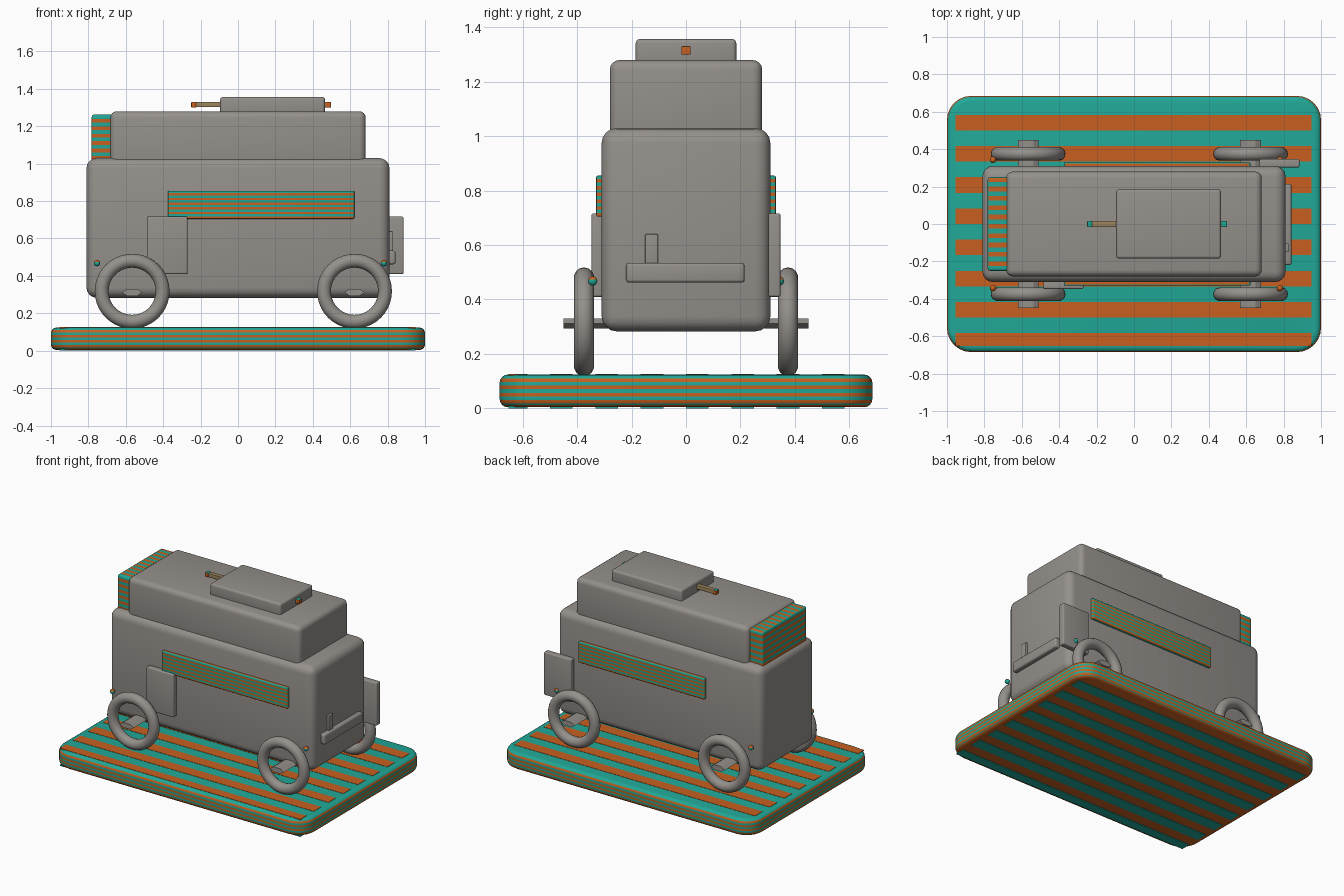
import bpy, bmesh, math
from mathutils import Vector

if "Cube" in bpy.data.objects:
    bpy.data.objects.remove(bpy.data.objects["Cube"])


def material(name, rgb):
    m = bpy.data.materials.new(name)
    m.use_nodes = True
    m.diffuse_color = (*rgb, 1)
    m.node_tree.nodes["Principled BSDF"].inputs["Base Color"].default_value = (*rgb, 1)
    return m


GREY = material("warm_grey", (0.30, 0.28, 0.26))
TEAL = material("teal", (0.015, 0.39, 0.31))
ORANGE = material("orange", (0.58, 0.117, 0.014))
TAN = material("tan", (0.33, 0.23, 0.11))


def finish(name, bm, mats, smooth=True):
    mesh = bpy.data.meshes.new(name)
    bm.to_mesh(mesh)
    bm.free()
    for m in mats:
        mesh.materials.append(m)
    ob = bpy.data.objects.new(name, mesh)
    bpy.context.collection.objects.link(ob)
    if smooth:
        bpy.ops.object.select_all(action='DESELECT')
        ob.select_set(True)
        bpy.context.view_layer.objects.active = ob
        bpy.ops.object.shade_smooth_by_angle(angle=math.radians(35))
    return ob


def cuboid(lo, hi, bevel=0.0, corner=0.0):
    """Box between two corners; corner rounds upright edges, bevel the rest."""
    bm = bmesh.new()
    bmesh.ops.create_cube(bm, size=1)
    lo, hi = Vector(lo), Vector(hi)
    for v in bm.verts:
        v.co = (lo + hi) / 2 + v.co * (hi - lo)
    if corner:
        upright = [e for e in bm.edges if abs(e.verts[0].co.z - e.verts[1].co.z) > 1e-4]
        bmesh.ops.bevel(bm, geom=upright, offset=corner, segments=6,
                        profile=0.5, affect='EDGES')
        edges = [e for e in bm.edges if abs(e.verts[0].co.z - e.verts[1].co.z) < 1e-4]
    else:
        edges = bm.edges[:]
    if bevel:
        bmesh.ops.bevel(bm, geom=edges, offset=bevel, segments=4,
                        profile=0.5, affect='EDGES')
    return bm


def slice_bands(bm, axis, start, step, count):
    normal = Vector((0, 0, 0))
    normal[axis] = 1
    for i in range(1, count):
        bmesh.ops.bisect_plane(bm, geom=bm.verts[:] + bm.edges[:] + bm.faces[:],
                               plane_co=normal * (start + i * step), plane_no=normal)


def band(value, start, step):
    return int((value - start) // step) % 2


def box(name, lo, hi, bevel=0.01, mat=GREY, corner=0.0):
    return finish(name, cuboid(lo, hi, bevel, corner), [mat])


# Striped base: banded rim, plain top and bottom with inlaid stripes
bm = cuboid((-1, -0.685, 0.004), (1, 0.685, 0.124), 0.03, 0.13)
STEP = 0.0133
slice_bands(bm, 2, 0.004, STEP, 9)
bm.normal_update()
for f in bm.faces:
    if f.normal.z > 0.8:
        f.material_index = 0
    elif f.normal.z < -0.8:
        f.material_index = 1
    else:
        f.material_index = band(f.calc_center_median().z, 0.004, STEP)
finish("base", bm, [TEAL, ORANGE])
for i in range(8):
    y0 = -4 / 6 + i / 6
    y1 = y0 + 1 / 12
    y0 = max(y0, -0.652)
    box(f"top_stripe_{i}", (-0.955, y0, 0.12), (0.95, y1, 0.126), 0, ORANGE)
    box(f"bottom_stripe_{i}", (-0.955, y0, 0.0), (0.95, y1, 0.008), 0, TEAL)

# Body, cabin and roof hatch
box("lower_body", (-0.81, -0.31, 0.283), (0.81, 0.31, 1.03), 0.055)
box("cabin", (-0.683, -0.28, 0.95), (0.683, 0.28, 1.28), 0.035)
box("roof_hatch", (-0.095, -0.185, 1.26), (0.465, 0.185, 1.357), 0.015)

# Roof rod running through the hatch, with coloured tips
box("roof_rod", (-0.225, -0.016, 1.302), (0.47, 0.016, 1.33), 0.003, TAN)
for name, x0, x1 in (("rear_rod_tip", -0.25, -0.224), ("front_rod_tip", 0.466, 0.497)):
    bm = cuboid((x0, -0.017, 1.3), (x1, 0.017, 1.331), 0.003)
    bm.normal_update()
    for f in bm.faces:
        f.material_index = 0 if f.normal.z > 0.6 else 1
    finish(name, bm, [TEAL, ORANGE])

# Striped rear locker: bands across the top and around the sides
bm = cuboid((-0.782, -0.25, 1.0), (-0.66, 0.25, 1.262), 0.012)
slice_bands(bm, 2, 1.0, 0.02, 13)
slice_bands(bm, 1, -0.25, 0.025, 20)
bm.normal_update()
for f in bm.faces:
    c = f.calc_center_median()
    up = abs(f.normal.z) > 0.8
    f.material_index = band(c.y, -0.25, 0.025) if up else band(c.z, 1.0, 0.02)
finish("rear_locker", bm, [TEAL, ORANGE])

for side, s in (("right", -1), ("left", 1)):
    # Striped side panel
    ys = sorted((s * 0.30, s * 0.33))
    bm = cuboid((-0.375, ys[0], 0.705), (0.622, ys[1], 0.855), 0.006)
    slice_bands(bm, 2, 0.705, 0.0125, 12)
    for f in bm.faces:
        f.material_index = band(f.calc_center_median().z, 0.705, 0.0125)
    finish(side + "_side_panel", bm, [ORANGE, TEAL])

    # Door plate
    x0 = -0.485 if s < 0 else 0.67
    ys = sorted((s * 0.303, s * 0.347))
    box(side + "_door", (x0, ys[0], 0.41), (x0 + 0.215, ys[1], 0.717), 0.008)

    # Wheels and marker lamps
    for end, wx, lx in (("rear", -0.566, -0.754), ("front", 0.623, 0.78)):
        bpy.ops.mesh.primitive_torus_add(
            location=(wx, s * 0.375, 0.318), rotation=(math.pi / 2, 0, 0),
            major_radius=0.163, minor_radius=0.037,
            major_segments=40, minor_segments=14)
        wheel = bpy.context.object
        wheel.name = f"{end}_{side}_wheel"
        wheel.data.materials.append(GREY)
        bpy.ops.object.shade_smooth()

        bm = bmesh.new()
        bmesh.ops.create_uvsphere(bm, u_segments=16, v_segments=10, radius=0.017)
        bm.normal_update()
        for f in bm.faces:
            f.material_index = 1 if f.normal.z > 0.4 else 0
        lamp = finish(f"{end}_{side}_lamp", bm, [TEAL, ORANGE])
        lamp.location = (lx, s * 0.343, 0.468)

# Flat six-sided axles
for end, wx in (("rear", -0.566), ("front", 0.623)):
    bpy.ops.mesh.primitive_cylinder_add(vertices=6, radius=1, depth=0.9)
    axle = bpy.context.object
    axle.name = end + "_axle"
    for v in axle.data.vertices:
        across, up, along = v.co.y, v.co.x, v.co.z
        v.co = (across * 0.055, along, up * 0.021)
    axle.data.flip_normals()
    axle.location = (wx, 0, 0.312)
    axle.data.materials.append(GREY)

# Front bumper and its post
box("front_bumper", (0.79, -0.22, 0.462), (0.842, 0.215, 0.535), 0.012)
box("bumper_post", (0.79, -0.15, 0.52), (0.827, -0.103, 0.64), 0.004)
